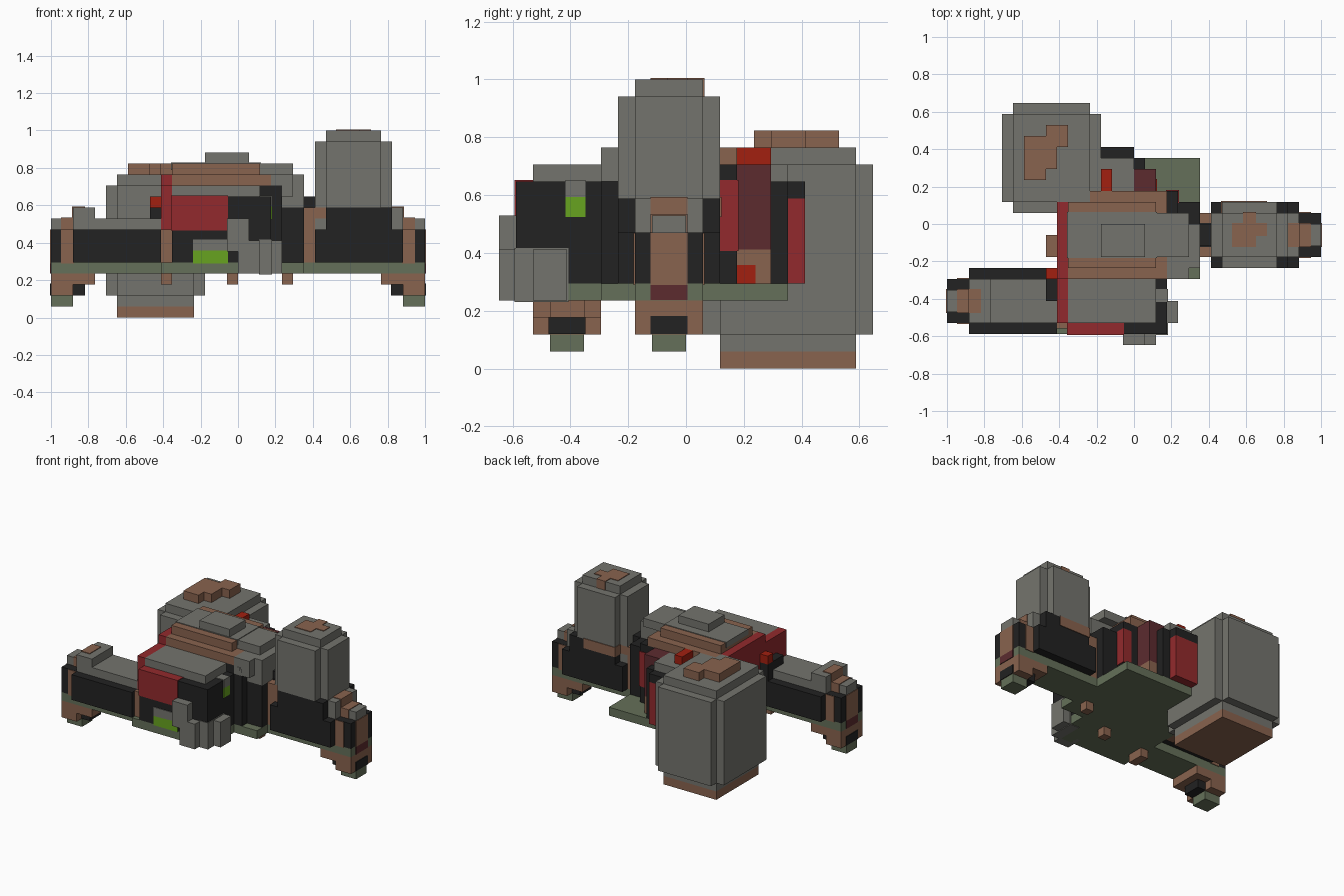
import bpy, bmesh
from mathutils import Vector

if "Cube" in bpy.data.objects:
    bpy.data.objects.remove(bpy.data.objects["Cube"])

CELL = 1 / 17                      # one block of the grid
ORIGIN = Vector((-17, -11, 0))
PROUD = 0.08                       # painted patches stand this much proud


def material(name, rgb):
    mat = bpy.data.materials.new(name)
    mat.use_nodes = True
    mat.diffuse_color = (*rgb, 1)
    mat.node_tree.nodes["Principled BSDF"].inputs["Base Color"].default_value = (*rgb, 1)
    return mat


gray = material("warm_gray", (.175, .175, .155))
brown = material("rust_brown", (.25, .125, .077))
black = material("near_black", (.016, .016, .016))
red = material("red", (.29, .023, .026))
maroon = material("maroon", (.107, .024, .028))
green = material("moss_green", (.13, .163, .1))
lime = material("lime_glow", (.136, .37, .014))
scarlet = material("scarlet", (.36, .014, .005))


def block(name, mat, x, y, z, proud=0):
    """Box spanning the given grid ranges."""
    low = Vector((x[0], y[0], z[0])) - Vector((proud,) * 3)
    high = Vector((x[1], y[1], z[1])) + Vector((proud,) * 3)
    bm = bmesh.new()
    bmesh.ops.create_cube(bm, size=1)
    for v in bm.verts:
        v.co = ((low + high) / 2 + v.co * (high - low) + ORIGIN) * CELL
    mesh = bpy.data.meshes.new(name)
    bm.to_mesh(mesh)
    bm.free()
    mesh.materials.append(mat)
    obj = bpy.data.objects.new(name, mesh)
    bpy.context.collection.objects.link(obj)


def rounded_block(name, mat, x, y, z, core_z):
    """Blocky drum: two crossing shells and a taller core."""
    block(name + "_core", mat, (x[0] + 1, x[1] - 1), (y[0] + 1, y[1] - 1), core_z)
    block(name + "_shell_wide", mat, x, (y[0] + 1, y[1] - 1), z)
    block(name + "_shell_deep", mat, (x[0] + 1, x[1] - 1), y, z)


def arm(side, mirrored, shift):
    """Side arm with end cap and foot."""
    def part(name, mat, x, y, z, proud=0):
        if mirrored:
            x = (34 - x[1], 34 - x[0])
        y = (y[0] + shift, y[1] + shift)
        block(side + "_" + name, mat, x, y, z, proud)

    part("arm_keel", green, (0, 11), (2, 6), (4, 5))
    part("arm_beam", black, (2, 10), (1, 7), (5, 8))
    part("arm_roof", gray, (2, 10), (2, 6), (8, 9))
    part("arm_end", black, (0, 2), (2, 6), (5, 8))
    part("arm_end_roof", gray, (0, 2), (3, 5), (8, 9))
    part("arm_cap", gray, (2, 4), (2, 6), (9, 10))
    part("arm_cap_rust", brown, (2, 3), (3, 5), (9, 10), PROUD)
    part("arm_cap_rust_step", brown, (1, 2), (3, 5), (8, 9), PROUD)
    part("arm_end_strip", brown, (1, 2), (2, 6), (5, 7.9), PROUD)
    part("arm_end_panel", brown, (0, 1), (3, 5), (5, 7.9), PROUD)
    part("arm_end_light", maroon, (0, 1), (3, 5), (4.1, 4.9), PROUD)
    part("foot", brown, (0, 2), (2, 6), (2, 4))
    part("foot_bracket", brown, (2, 4), (2, 6), (3, 4))
    part("foot_joint", black, (0, 3), (3, 5), (2.1, 3), PROUD)
    part("foot_pad", green, (0, 2), (3, 5), (1, 2))


arm("right", False, 0)
arm("left", True, 6)

# Tower on the left arm
block("tower_base", black, (25, 31), (7, 13), (8, 10))
rounded_block("tower", gray, (24, 31), (7, 13), (10, 16), (10, 17))
block("tower_neck", brown, (23, 25), (8, 12), (5, 10))
block("tower_neck_top", black, (23, 24), (9, 11), (9, 10), PROUD)
block("tower_back_rust", brown, (25, 29), (12, 13), (9, 10), PROUD)
for x, y in (((26, 28), (9, 11)), ((27, 28), (11, 12)), ((28, 29), (10, 11))):
    block("tower_top_rust", brown, x, y, (16, 17), PROUD)

# Large pod at the rear
rounded_block("pod", gray, (5, 14), (12, 22), (2, 12), (1, 13))
block("pod_base", brown, (6, 13), (13, 21), (0, 1))
for x, y in (((7, 9), (15, 19)), ((9, 10), (16, 20)), ((10, 11), (18, 20))):
    block("pod_hatch", brown, x, y, (13, 14))

# Central body
block("body_keel", green, (10, 23), (6, 17), (4, 5))
block("body_core", black, (11, 21), (6, 14), (5, 12))
block("body_tier_lower", brown, (11, 20), (6, 14), (12, 13))
block("body_tier_upper", brown, (11, 19), (7, 13), (13, 14))
block("body_roof", gray, (11, 19), (8, 12), (13.5, 14), PROUD)
block("roof_hatch", gray, (14, 18), (8, 11), (14, 15))
block("left_side_hull", black, (20, 23), (7, 13), (5, 10))
block("left_shoulder", gray, (20, 23), (7, 11), (10, 13))
block("left_shoulder_front", gray, (20, 22), (6, 7), (11, 13))
block("left_shoulder_top", gray, (19, 22), (8, 12), (13, 14))
block("left_shoulder_rear", black, (21, 23), (11, 13), (10, 11))
block("left_shoulder_tip", black, (23, 24), (9, 11), (10, 11))
block("right_side_panel", red, (10, 11), (6, 13), (8, 13))
block("right_side_hull", black, (10, 11), (2, 13), (5, 8))
block("right_side_port", brown, (9, 10), (8, 10), (4, 8))
block("right_side_lamp", scarlet, (9, 10), (6, 7), (10, 11))
block("right_side_mount", black, (9, 10), (4, 7), (8, 10))

# Nose
block("nose_keel", green, (10, 20), (1, 6), (4, 5))
block("nose_hull", black, (11, 20), (1, 6), (5, 11))
block("nose_roof", gray, (11, 19), (2, 6), (11, 12))
block("nose_front_panel", red, (11, 16), (1, 2), (8, 11), PROUD)
block("nose_side_panel", red, (10, 11), (2, 6), (8, 12))
block("nose_corner_rust", brown, (10, 11), (1.5, 3), (5, 8))
block("nose_lamp", lime, (13, 16), (1, 2), (5, 6), PROUD)
block("nose_lamp_hood", gray, (13, 16), (1, 2), (6.1, 7), PROUD)
block("nose_side_lamp", lime, (19, 20), (4, 5), (9, 10), PROUD)
block("nose_side_lamp_hood", gray, (19, 20), (4, 5), (10.1, 11), PROUD)
block("nose_gun_upper", gray, (16, 18), (0, 1), (6, 9))
block("nose_gun_lower", gray, (17, 19), (0, 2), (4, 7))
block("nose_gun_side", gray, (19, 20), (1, 4), (4, 7), PROUD)
block("nose_gun_outer", gray, (20, 21), (2, 4), (4, 7))

# Rear of the body
block("rear_hull", black, (11, 17), (14, 17), (5, 11))
block("rear_roof", gray, (11, 17), (14, 17), (11, 12))
block("rear_panel", red, (14, 17), (17, 18), (5, 10))
block("rear_panel_cap", black, (14, 17), (17, 18), (10, 11))
block("rear_corner", black, (17, 18), (16, 17), (5, 11))
block("rear_side_vent", maroon, (17, 19), (14, 16), (7, 12))
block("rear_side_rust", brown, (17, 19), (14, 16), (5, 7))
block("rear_side_lamp", scarlet, (18, 19), (14, 15), (5, 6), PROUD)
block("rear_top_lamp", scarlet, (14, 15), (14, 16), (12, 13))
block("left_rear_panel", red, (20, 21), (13, 14), (7, 11), PROUD)

# Rusty lugs under the body
for x, y in (((10, 13), (13, 17)), ((10, 11), (3, 5)), ((16, 17), (5, 6)), ((21, 22), (8, 9))):
    block("belly_lug", brown, x, y, (3, 4))
